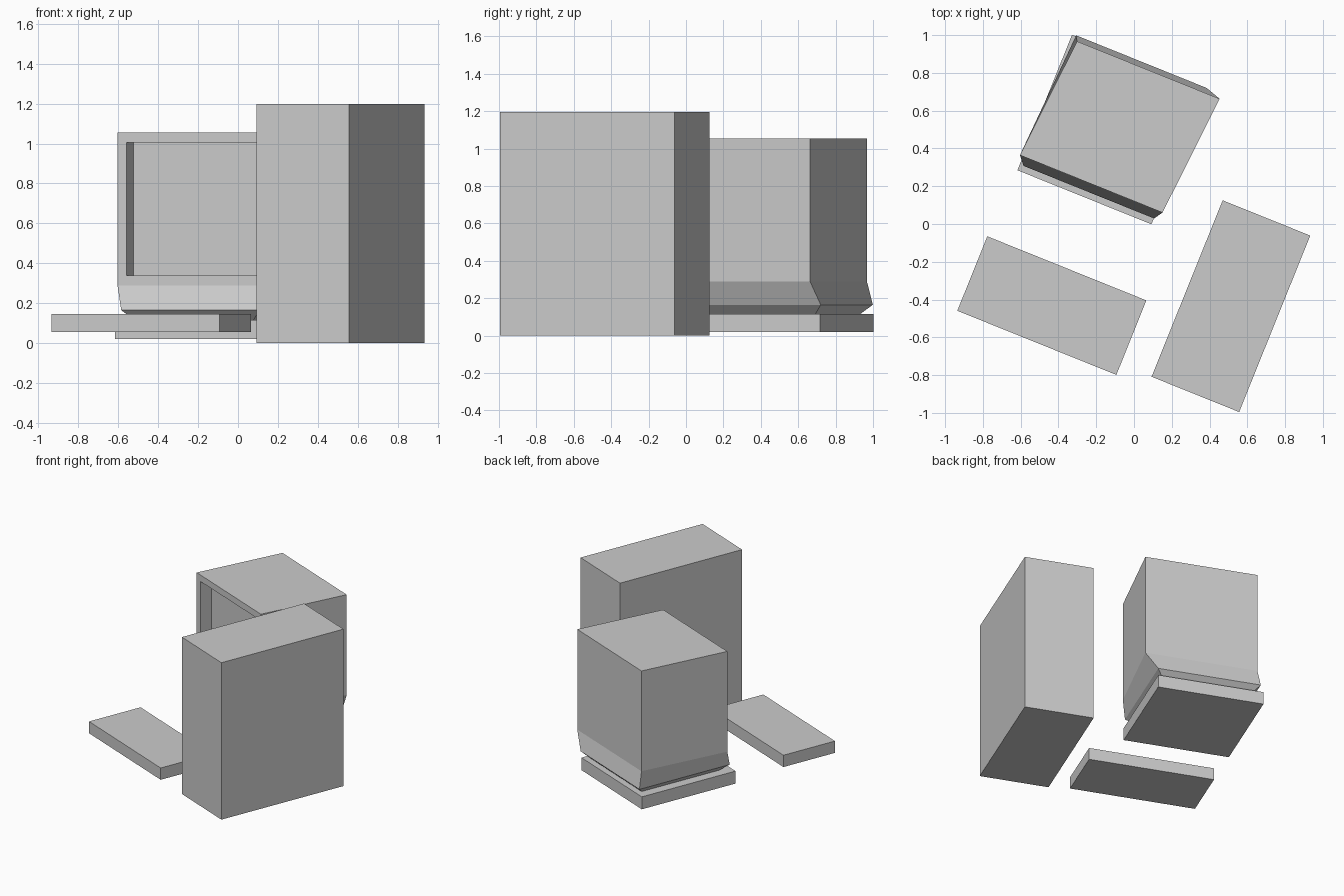
import bpy, bmesh, math
from mathutils import Vector

if "Cube" in bpy.data.objects:
    bpy.data.objects.remove(bpy.data.objects["Cube"], do_unlink=True)

TURN = math.radians(-21.95)   # the whole desk set is turned by this angle

casing = bpy.data.materials.new("casing_grey")
casing.use_nodes = True
GREY = (0.6, 0.6, 0.6, 1)
casing.diffuse_color = GREY
casing.node_tree.nodes["Principled BSDF"].inputs["Base Color"].default_value = GREY


def ring(z, half_w, half_d, shift=(0, 0), shear=0):
    """Four corners at height z; shear slides the back to +x and the front to -x."""
    return [Vector((shift[0] + sx * half_w + sy * shear, shift[1] + sy * half_d, z))
            for sx, sy in ((-1, -1), (1, -1), (1, 1), (-1, 1))]


def loft(name, center, rings, recess=None):
    """Skin stacked rings; recess = (margin, depth) sinks the front of the top tier."""
    bm = bmesh.new()
    loops = [[bm.verts.new(p) for p in r] for r in rings]
    bm.faces.new(loops[0][::-1])
    bm.faces.new(loops[-1])
    for low, high in zip(loops, loops[1:]):
        for i in range(4):
            j = (i + 1) % 4
            side = bm.faces.new((low[i], low[j], high[j], high[i]))
            if i == 0:
                front = side
    bm.normal_update()
    if recess:
        margin, depth = recess
        bmesh.ops.inset_individual(bm, faces=[front], thickness=margin)
        normal = front.normal.copy()
        sunk = bmesh.ops.extrude_discrete_faces(bm, faces=[front])["faces"][0]
        bmesh.ops.translate(bm, verts=list(sunk.verts), vec=normal * -depth)
    mesh = bpy.data.meshes.new(name)
    bm.to_mesh(mesh)
    bm.free()
    mesh.materials.append(casing)
    obj = bpy.data.objects.new(name, mesh)
    obj.location = (*center, 0)
    obj.rotation_euler.z = TURN
    bpy.context.collection.objects.link(obj)
    return obj


def box(name, center, width, depth, bottom, top):
    return loft(name, center, [ring(z, width / 2, depth / 2) for z in (bottom, top)])


# Plain boxes
box("computer_tower", (0.513, -0.435), 0.50, 1.007, 0, 1.197)
box("keyboard", (-0.435, -0.432), 0.908, 0.425, 0.055, 0.145)
box("monitor_base", (-0.118, 0.5), 0.765, 0.773, 0.02, 0.115)

# Monitor: narrow foot, flared chin, slightly skewed case with a sunken screen
case = dict(half_w=0.407, half_d=0.336, shift=(0.023, 0.009), shear=0.0275)
loft("monitor", (-0.1, 0.514),
     [ring(0.115, 0.32, 0.32), ring(0.165, 0.3725, 0.3725),
      ring(0.29, **case), ring(1.055, **case)],
     recess=(0.07, 0.09))
